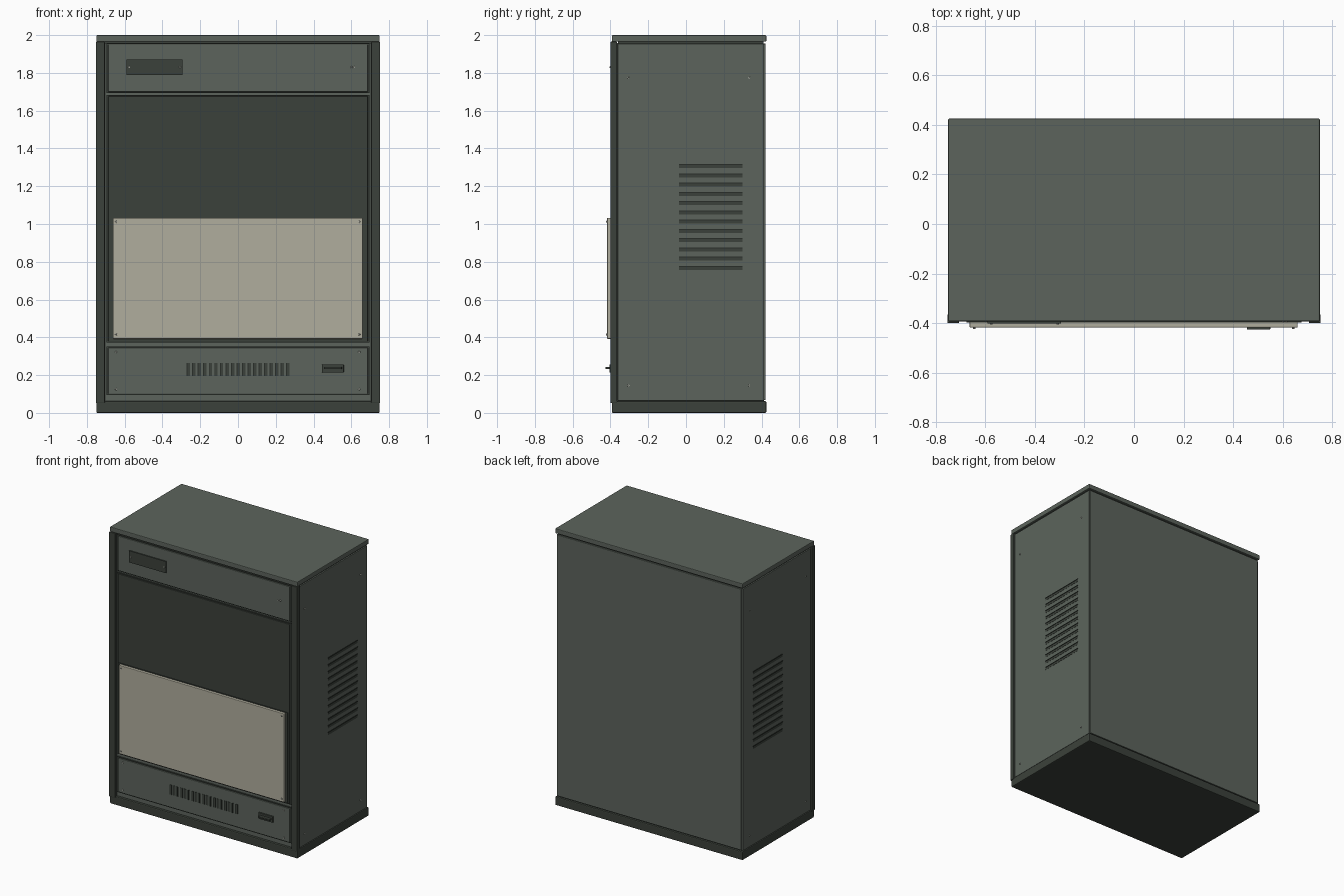
import bpy
import bmesh
from mathutils import Vector

cube = bpy.data.objects.get("Cube")
if cube:
    bpy.data.objects.remove(cube, do_unlink=True)


def material(name, rgb):
    m = bpy.data.materials.new(name)
    m.use_nodes = True
    m.diffuse_color = (*rgb, 1)
    m.node_tree.nodes["Principled BSDF"].inputs["Base Color"].default_value = (*rgb, 1)
    return m


GREEN = material("grey green paint", (0.107, 0.127, 0.107))
DARK = material("dark green paint", (0.044, 0.053, 0.043))
CREAM = material("cream panel", (0.434, 0.418, 0.337))
STEEL = material("bare steel", (0.5, 0.5, 0.45))
BLACK = material("slot black", (0.022, 0.027, 0.022))


def finish(name, bm, mat):
    mesh = bpy.data.meshes.new(name)
    bmesh.ops.recalc_face_normals(bm, faces=bm.faces)
    bm.to_mesh(mesh)
    bm.free()
    mesh.materials.append(mat)
    ob = bpy.data.objects.new(name, mesh)
    bpy.context.collection.objects.link(ob)
    return ob


def box(name, x, y, z, mat, bevel=0):
    """Box between (min, max) pairs on each axis."""
    lo, hi = Vector((x[0], y[0], z[0])), Vector((x[1], y[1], z[1]))
    bm = bmesh.new()
    bmesh.ops.create_cube(bm, size=1)
    for v in bm.verts:
        v.co = (lo + hi) / 2 + v.co * (hi - lo)
    ob = finish(name, bm, mat)
    if bevel:
        mod = ob.modifiers.new("edge", "BEVEL")
        mod.width = bevel
        mod.segments = 2
    return ob


def screw(name, pos, axis, radius=0.006):
    """Low round screw head facing along an axis, with a slot across it."""
    for suffix, r, depth, mat in (("", radius, 0.008, STEEL), ("_recess", radius * 0.5, 0.0086, BLACK)):
        bm = bmesh.new()
        bmesh.ops.create_cone(bm, cap_ends=True, segments=10, radius1=r, radius2=r * 0.8, depth=depth)
        ob = finish(name + suffix, bm, mat)
        ob.rotation_euler = Vector(axis).to_track_quat("Z", "Y").to_euler()
        ob.location = pos


def framed_panel(name, z, mat):
    """Front panel on a slightly larger dark border."""
    box(name + "_border", (-0.697, 0.697), (-0.385, -0.372), (z[0] - 0.006, z[1] + 0.006), DARK)
    box(name, (-0.687, 0.687), (-0.393, -0.37), z, mat, 0.003)


# Cabinet shell: dark core, with painted panels leaving thin shadow gaps
box("cabinet_core", (-0.735, 0.735), (-0.36, 0.41), (0.02, 1.97), DARK)
box("front_frame", (-0.715, 0.715), (-0.376, -0.35), (0.06, 1.957), GREEN)
box("back_panel", (-0.735, 0.735), (0.40, 0.421), (0.068, 1.955), GREEN, 0.003)
box("top_lid", (-0.75, 0.75), (-0.393, 0.425), (1.965, 2.0), GREEN, 0.005)
box("base_plinth", (-0.75, 0.75), (-0.393, 0.425), (0, 0.062), DARK, 0.006)

# Sides: panel, front post, louvres and screws
for side, s in (("left", 1), ("right", -1)):
    def span(a, b):
        return tuple(sorted((s * a, s * b)))
    box(side + "_side_panel", span(0.72, 0.745), (-0.362, 0.414), (0.064, 1.955), GREEN, 0.003)
    box(side + "_front_post", span(0.705, 0.753), (-0.40, -0.364), (0.052, 1.965), DARK, 0.004)
    for i in range(12):
        z = 0.767 + i * 0.049
        box(side + "_louvre_slot", span(0.74, 0.7465), (-0.038, 0.30), (z - 0.01, z + 0.01), DARK)
        box(side + "_louvre_lip", span(0.74, 0.749), (-0.038, 0.30), (z + 0.006, z + 0.011), BLACK)
    for y in (-0.305, 0.335):
        for z in (0.145, 1.775):
            screw(side + "_side_screw", (s * 0.745, y, z), (s, 0, 0))

# Front panels
framed_panel("upper_panel", (1.70, 1.95), GREEN)
framed_panel("display_panel", (0.378, 1.677), DARK)
framed_panel("lower_panel", (0.10, 0.345), GREEN)

# Cream cover plate with a stepped edge
box("cover_backing", (-0.675, 0.675), (-0.398, -0.385), (0.382, 1.037), DARK)
box("cover_plate", (-0.663, 0.660), (-0.418, -0.39), (0.392, 1.033), CREAM, 0.004)
for x in (-0.645, 0.642):
    for z in (0.415, 1.012):
        screw("cover_screw", (x, -0.419, z), (0, -1, 0))
    for z in (0.125, 0.322):
        screw("lower_panel_screw", (x, -0.395, z), (0, -1, 0))

# Dark plate on the upper panel and a small lock at its other end
box("upper_plate", (-0.59, -0.295), (-0.401, -0.39), (1.788, 1.872), DARK)
for x in (-0.576, -0.307):
    screw("plate_screw", (x, -0.401, 1.83), (0, -1, 0))
for x in (0.601, 0.615):
    screw("upper_lock_pin", (x, -0.394, 1.83), (0, -1, 0))

# Vent slots in the lower panel
for i in range(19):
    x = -0.263 + i * 0.0293
    box("lower_vent_slot", (x - 0.009, x + 0.009), (-0.395, -0.388), (0.195, 0.265), DARK)
    box("lower_vent_edge", (x - 0.009, x - 0.004), (-0.3965, -0.388), (0.195, 0.265), BLACK)

# Pull handle
box("handle_plate", (0.445, 0.56), (-0.405, -0.39), (0.213, 0.257), DARK, 0.003)
box("handle_grip", (0.455, 0.55), (-0.426, -0.40), (0.232, 0.243), DARK, 0.003)
